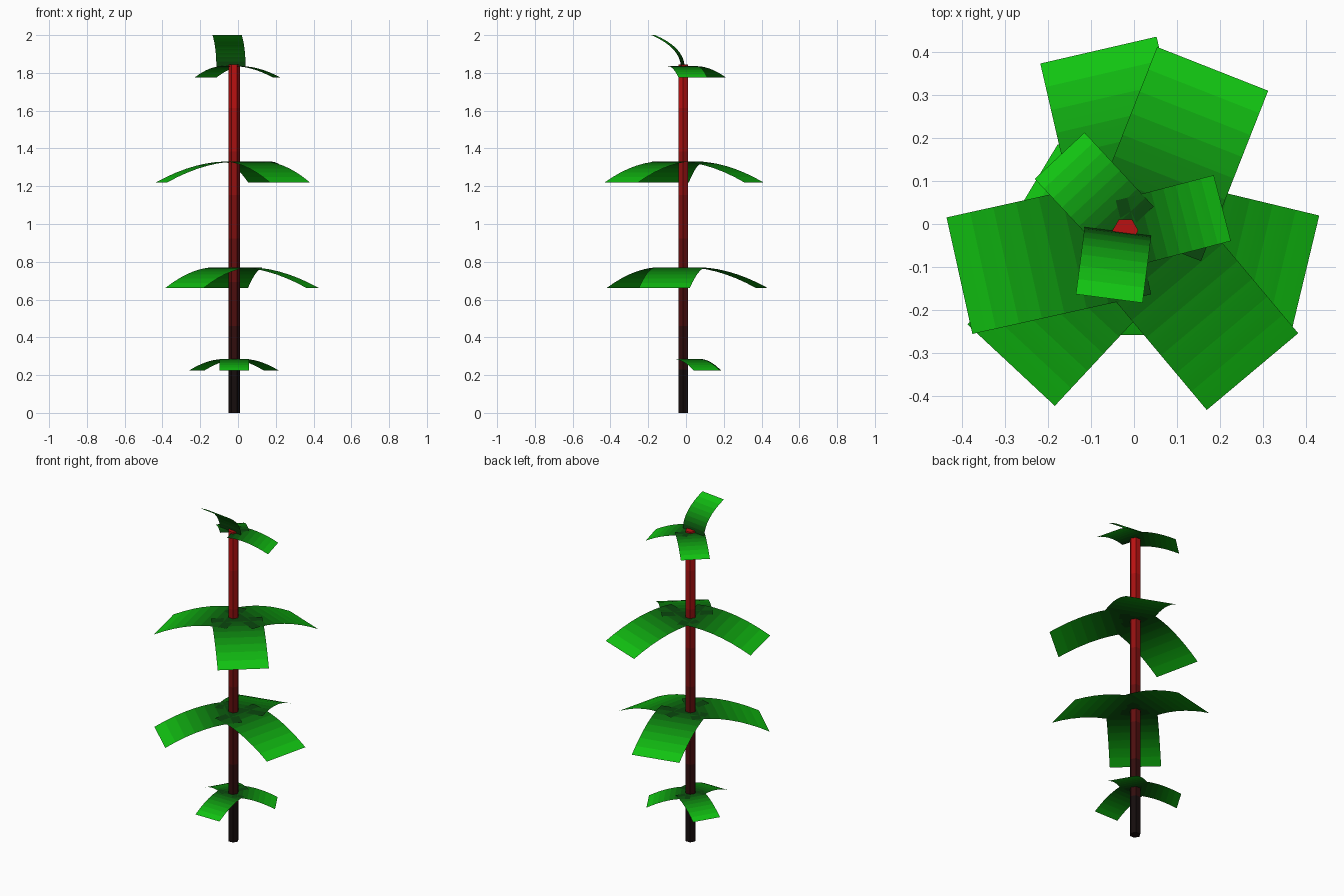
import bpy
import bmesh
import math
from mathutils import Vector

if "Cube" in bpy.data.objects:
    bpy.data.objects.remove(bpy.data.objects["Cube"])

BANDS = 8


def make_ramp(name, dark, light, power):
    """Row of materials fading from dark to light."""
    ramp = []
    for i in range(BANDS):
        t = ((i + 0.5) / BANDS) ** power
        mat = bpy.data.materials.new(f"{name}_{i}")
        mat.diffuse_color = [a + (b - a) * t for a, b in zip(dark, light)] + [1.0]
        mat.use_nodes = True
        mat.node_tree.nodes["Principled BSDF"].inputs["Base Color"].default_value = mat.diffuse_color
        ramp.append(mat)
    return ramp


def loft(name, rings, ramp, closed, smooth):
    """Skin a row of sections, one material of the ramp per band."""
    bm = bmesh.new()
    rows = [[bm.verts.new(p) for p in ring] for ring in rings]
    n = len(rows[0])
    for i in range(len(rows) - 1):
        for j in range(n if closed else n - 1):
            k = (j + 1) % n
            face = bm.faces.new((rows[i][j], rows[i][k], rows[i + 1][k], rows[i + 1][j]))
            face.material_index = i
            face.smooth = smooth
    if closed:
        bm.faces.new(rows[0][::-1])
        bm.faces.new(rows[-1]).material_index = BANDS - 1
    mesh = bpy.data.meshes.new(name)
    bm.to_mesh(mesh)
    bm.free()
    for mat in ramp:
        mesh.materials.append(mat)
    obj = bpy.data.objects.new(name, mesh)
    bpy.context.collection.objects.link(obj)
    return obj


def leaf(name, tip, angle, z, width, bend, end):
    """Curved rectangular sheet; tip is the middle of its outer edge from above,
    bend and end are (outward, up) control points of the curve."""
    a = math.radians(angle)
    out = Vector((math.cos(a), math.sin(a), 0))
    side = Vector((out.y, -out.x, 0)) * width / 2
    base = Vector((tip[0], tip[1], z)) - out * end[0]
    rings = []
    for i in range(BANDS + 1):
        t = i / BANDS
        b, e = 2 * t * (1 - t), t * t
        mid = base + out * (b * bend[0] + e * end[0])
        mid.z += b * bend[1] + e * end[1]
        rings.append((mid + side, mid - side)[::-1])
    return loft(name, rings, greens, False, True)


reds = make_ramp("stem_red", (0.004, 0.004, 0.004), (0.55, 0.006, 0.006), 1.8)
greens = make_ramp("leaf_green", (0.003, 0.05, 0.004), (0.006, 0.6, 0.006), 1.4)

# Six-sided stem
stem_rings = []
for i in range(BANDS + 1):
    stem_rings.append([(-0.02 + 0.03 * math.cos(k * math.pi / 3),
                        -0.015 + 0.03 * math.sin(k * math.pi / 3),
                        1.845 * i / BANDS) for k in range(6)])
loft("stem", stem_rings, reds, True, False)

# Drooping leaf tiers: name, height, large or small, (tip x, tip y, heading)
small = dict(width=0.158, bend=(0.11, 0.006), end=(0.235, -0.06))
large = dict(width=0.277, bend=(0.2, 0.012), end=(0.425, -0.11))
tiers = [
    ("bottom_leaf", 0.285, small,
     [(-0.02, -0.258, 270), (-0.2175, 0.1175, 149), (0.175, 0.11, 30)]),
    ("lower_leaf", 0.77, large,
     [(0.3975, -0.115, -13.5), (-0.285, -0.3275, 227), (-0.0825, 0.4035, 103)]),
    ("upper_leaf", 1.33, large,
     [(-0.405, -0.12, 192.5), (0.275, -0.3425, -50), (0.1825, 0.36, 68.5)]),
    ("top_leaf", 1.835, small,
     [(0.205, 0.037, 14.6), (-0.1725, 0.1585, 133)]),
]
for name, z, shape, leaves in tiers:
    for n, (x, y, heading) in enumerate(leaves, 1):
        leaf(f"{name}_{n}", (x, y), heading, z, **shape)

# Young leaf standing up at the tip of the stem
leaf("young_leaf", (-0.0575, -0.173), 262.6, 1.835, 0.156, (0.005, 0.1), (0.157, 0.165))
